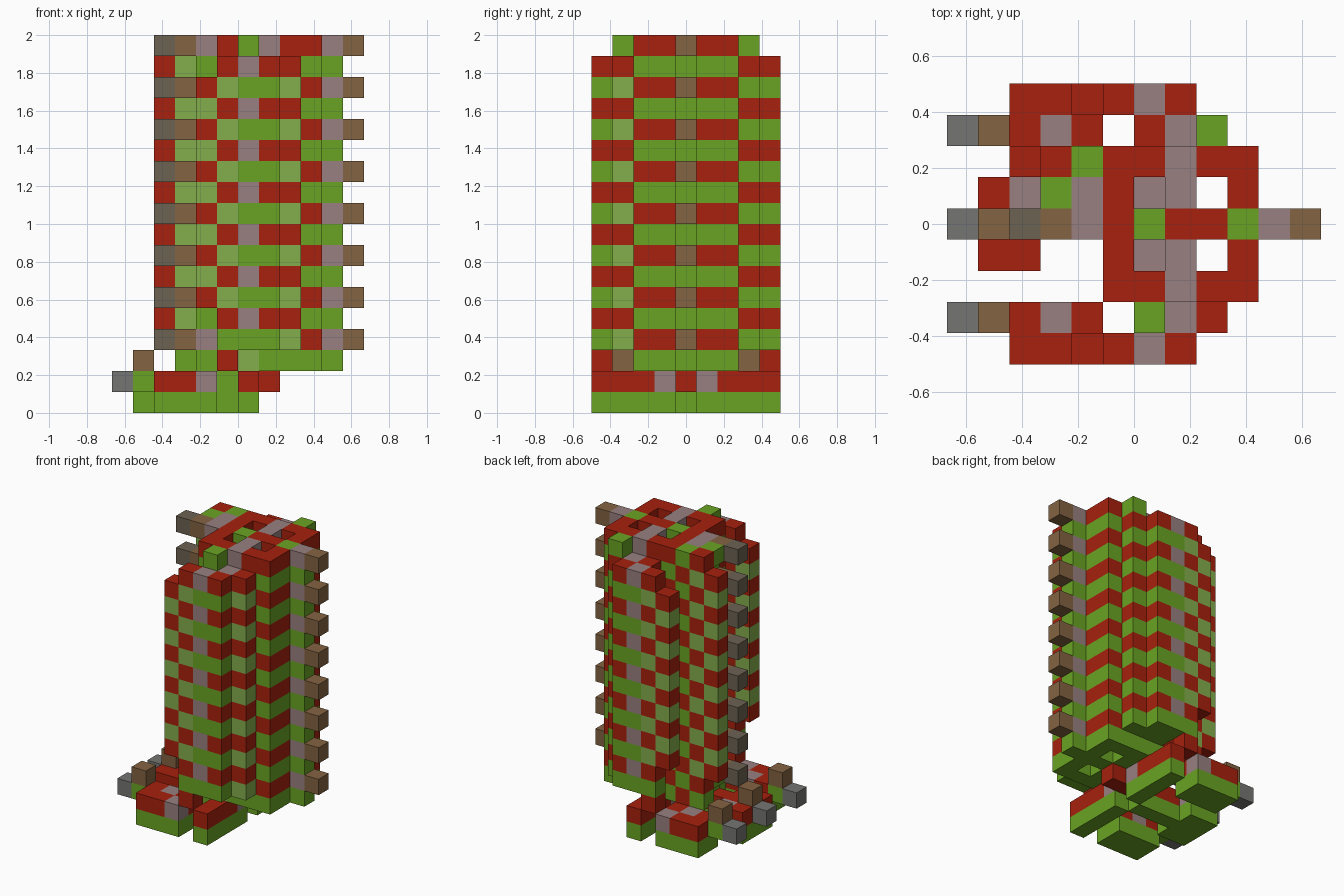
import bpy
from mathutils import Vector

cube = bpy.data.objects.get("Cube")
if cube:
    bpy.data.objects.remove(cube, do_unlink=True)

U = 2 / 18  # block edge


def material(name, rgb):
    lin = [((c / 255 + 0.055) / 1.055) ** 2.4 for c in rgb] + [1]
    m = bpy.data.materials.new(name)
    m.use_nodes = True
    m.diffuse_color = lin
    m.node_tree.nodes["Principled BSDF"].inputs["Base Color"].default_value = lin
    return m


COLOURS = {
    "green": (106, 164, 35), "light_green": (131, 173, 76), "red": (168, 33, 14),
    "mauve": (152, 128, 128), "brown": (131, 99, 65), "grey": (117, 117, 115),
    "grey_brown": (108, 98, 82),
}
NAMES = list(COLOURS)
MATS = [material(n, c) for n, c in COLOURS.items()]

cells = {}  # (column, row, layer) -> (part, colour)


def put(part, cols, rows, layers, even, odd=None):
    """Fill inclusive ranges of blocks; the colour alternates by layer."""
    for i in range(cols[0], cols[-1] + 1):
        for j in range(rows[0], rows[-1] + 1):
            for k in range(layers[0], layers[-1] + 1):
                cells[i, j, k] = (part, odd if odd and k % 2 else even)


def both(part, cols, row, layers, even, odd=None):
    """Same column of blocks at the front and mirrored to the back."""
    for j in (row, 8 - row):
        put(part, cols, [j], layers, even, odd)


# Feet: two outer slabs with toes
for r in (0, 1):
    both("outer_foot", [2, 4], r, [0], "green")
    both("outer_foot", [2, 4], r, [1], "red")
both("outer_foot", [4], 0, [1], "mauve")
both("outer_foot", [3], 1, [1], "mauve")
for r in (1, 4):
    both("toe", [0], r, [1], "grey")
    both("toe", [1], r, [1], "green")
    both("toe", [1], r, [2], "brown")

# Middle foot and its spine
put("middle_foot", [1, 2], [3, 5], [0], "green")
both("middle_foot", [1, 2], 3, [1], "red")
put("middle_foot", [2], [5], [1], "mauve")
put("middle_foot", [2, 5], [4], [0], "green")
put("middle_foot", [2, 7], [4], [1], "red")
put("middle_foot", [5], [4], [1], "green")

# Cross beam below the tower
for r in range(4):
    both("cross_beam", [6], r, [0], "green")
    both("cross_beam", [6], r, [1], "mauve" if r == 3 else "red")

# Curved outer walls, front and back
both("outer_wall", [4], 0, [5, 15], "light_green", "red")
both("outer_wall", [5], 0, [2, 16], "red", "light_green")
both("outer_wall", [5], 0, [3], "green")
both("outer_wall", [6], 0, [3, 16], "mauve", "green")
both("outer_wall", [7], 0, [3, 16], "red", "green")
both("outer_wall", [6], 1, [3, 16], "red", "green")
both("outer_wall", [7], 1, [3, 16], "mauve", "green")
put("outer_wall", [8], [1], [3, 16], "red", "light_green")
put("outer_wall", [8], [7], [3, 17], "red", "green")
put("outer_wall", [6], [1], [17], "green")

# Square core ring with a central partition
for c in (5, 9):
    put("core_wall", [c], [2, 6], [2, 17], "green", "red")
both("core_wall", [6, 8], 2, [2, 17], "green", "red")
put("core_wall", [6], [2], [2], "light_green")
for r in (2, 3):
    both("partition", [7], r, [2, 17], "green", "mauve")
put("partition", [6, 8], [4], [2, 17], "green", "red")
put("partition", [6], [4], [17], "green")
put("core_wall", [9], [4], [17], "green")

# Side rib and rear wing
put("side_rib", [10], [4], [2, 17], "green", "mauve")
put("wing", [4], [4, 5], [2, 17], "green", "mauve")
put("wing", [4], [6], [2, 17], "red", "green")
put("wing", [3], [6], [2, 17], "light_green", "red")
put("wing", [3], [6], [2], "green")
put("wing", [2], [6], [4, 16], "red", "light_green")

# Pegs on every second layer
for k in range(3, 18, 2):
    put("peg", [11], [4], [k], "brown")
    put("peg", [3], [4], [k], "brown")
    put("peg", [2], [4], [k], "grey_brown")
    put("wing", [3], [5], [k], "green")

# Mesh the exposed block faces of each part
DIRS = [Vector(d) for d in ((1, 0, 0), (0, 1, 0), (0, 0, 1))]
for part in sorted({p for p, _ in cells.values()}):
    verts, faces, mats = [], [], []
    for cell, (owner, colour) in cells.items():
        if owner != part:
            continue
        centre = Vector(cell) + Vector((-5.5, -4, 0.5))
        for a in range(3):
            for s in (1, -1):
                n = DIRS[a] * s
                if tuple(int(c + d) for c, d in zip(cell, n)) in cells:
                    continue
                u, v = DIRS[(a + 1) % 3] * s, DIRS[(a + 2) % 3]
                start = len(verts)
                for p, q in ((-1, -1), (1, -1), (1, 1), (-1, 1)):
                    verts.append((centre + (n + u * p + v * q) / 2) * U)
                faces.append(range(start, start + 4))
                mats.append(NAMES.index(colour))
    mesh = bpy.data.meshes.new(part)
    mesh.from_pydata(verts, [], [tuple(f) for f in faces])
    for m in MATS:
        mesh.materials.append(m)
    for poly, m in zip(mesh.polygons, mats):
        poly.material_index = m
    mesh.update()
    bpy.context.collection.objects.link(bpy.data.objects.new(part, mesh))
